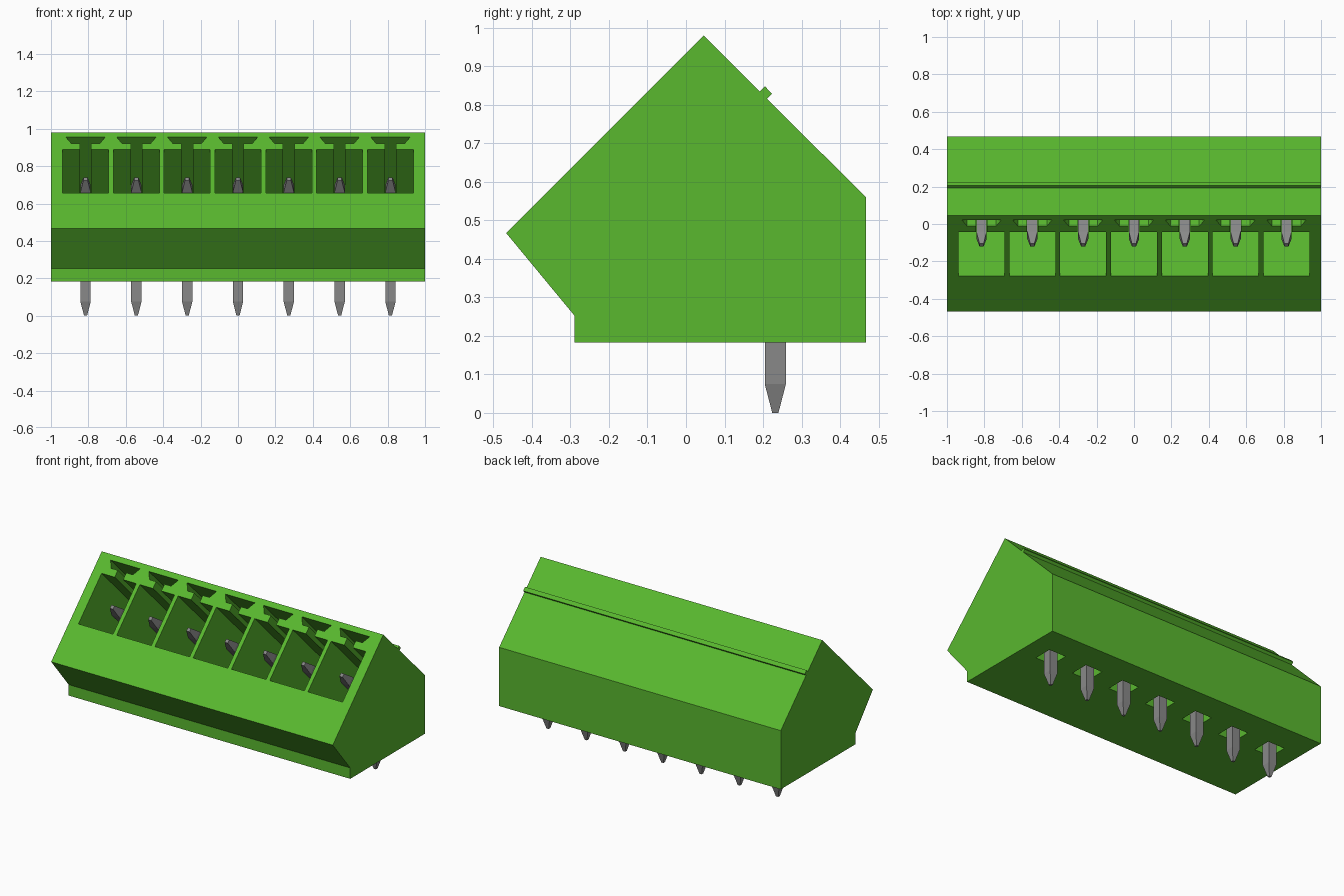
import bpy, bmesh, math
from mathutils import Vector

cube = bpy.data.objects.get("Cube")
if cube:
    bpy.data.objects.remove(cube, do_unlink=True)

WAYS, PITCH = 7, 0.2717
CENTRES = [(i - (WAYS - 1) / 2) * PITCH for i in range(WAYS)]
S = math.sqrt(0.5)


def material(name, rgb, roughness):
    m = bpy.data.materials.new(name)
    m.use_nodes = True
    m.diffuse_color = (*rgb, 1)
    b = m.node_tree.nodes["Principled BSDF"]
    b.inputs["Base Color"].default_value = (*rgb, 1)
    b.inputs["Roughness"].default_value = roughness
    return m


GREEN = material("housing green", (0.10, 0.48, 0.028), 0.5)
GREY = material("pin grey", (0.25, 0.25, 0.25), 0.5)


def prism(bm, points, sweep):
    """Extrude a closed outline along a vector."""
    face = bm.faces.new([bm.verts.new(p) for p in points])
    out = bmesh.ops.extrude_face_region(bm, geom=[face])["geom"]
    moved = [v for v in out if isinstance(v, bmesh.types.BMVert)]
    bmesh.ops.translate(bm, verts=moved, vec=sweep)


def finish(bm, name, mat):
    bmesh.ops.recalc_face_normals(bm, faces=bm.faces[:])
    me = bpy.data.meshes.new(name)
    bm.to_mesh(me)
    bm.free()
    me.materials.append(mat)
    ob = bpy.data.objects.new(name, me)
    bpy.context.collection.objects.link(ob)
    return ob


def bar(name, profile):
    """Full-length bar from a (y, z) profile."""
    bm = bmesh.new()
    prism(bm, [(-1, y, z) for y, z in profile], (2, 0, 0))
    return finish(bm, name, GREEN)


# Housing
housing = bar("housing", [(-0.467, 0.467), (0.046, 0.98), (0.467, 0.56),
                          (0.467, 0.183), (-0.29, 0.183), (-0.29, 0.253)])

# Ridge along the rear slope
bar("rear_ridge", [(0.180, 0.823), (0.205, 0.848), (0.223, 0.829), (0.198, 0.804)])

# Sockets with keyed slots, sunk square to the front slope, and pin wells below
bm = bmesh.new()
half = [(0.123, 0.655), (0.123, 0.89), (0.03, 0.89),
        (0.03, 0.922), (0.077, 0.922), (0.105, 0.955)]
outline = half + [(-x, z) for x, z in reversed(half)]
inward = Vector((0, S, -S))
for cx in CENTRES:
    prism(bm, [Vector((cx + x, z - 0.934, z)) - inward * 0.05 for x, z in outline],
          inward * 0.50)
    w = 0.06
    prism(bm, [(cx + a * w, 0.232 + b * w, 0.15)
               for a, b in ((-1, -1), (1, -1), (1, 1), (-1, 1))], (0, 0, 0.15))
cutter = finish(bm, "socket_cutter", GREEN)
cutter.hide_render = True

mod = housing.modifiers.new("sockets", 'BOOLEAN')
mod.operation, mod.solver, mod.object = 'DIFFERENCE', 'EXACT', cutter
bpy.context.view_layer.objects.active = housing
bpy.ops.object.modifier_apply(modifier=mod.name)
bpy.data.objects.remove(cutter, do_unlink=True)

# Bent square pins: centre (y, z), section direction (y, z), half width
T = 0.0275
miter = math.tan(math.radians(22.5))
RINGS = [((0.232, 0.0), (1, 0), 0.008),
         ((0.232, 0.075), (1, 0), T),
         ((0.232, 0.388), (1, miter), T),
         ((-0.060, 0.680), (S, S), T),
         ((-0.112, 0.732), (S, S), 0.011)]
for n, cx in enumerate(CENTRES, 1):
    bm = bmesh.new()
    loops = []
    for (y, z), (dy, dz), h in RINGS:
        loops.append([bm.verts.new((cx + a * h, y + b * h * dy, z + b * h * dz))
                      for a, b in ((-1, -1), (1, -1), (1, 1), (-1, 1))])
    for lo, hi in zip(loops, loops[1:]):
        for k in range(4):
            bm.faces.new((lo[k], lo[(k + 1) % 4], hi[(k + 1) % 4], hi[k]))
    bm.faces.new(loops[0])
    bm.faces.new(loops[-1])
    finish(bm, f"pin_{n}", GREY)
